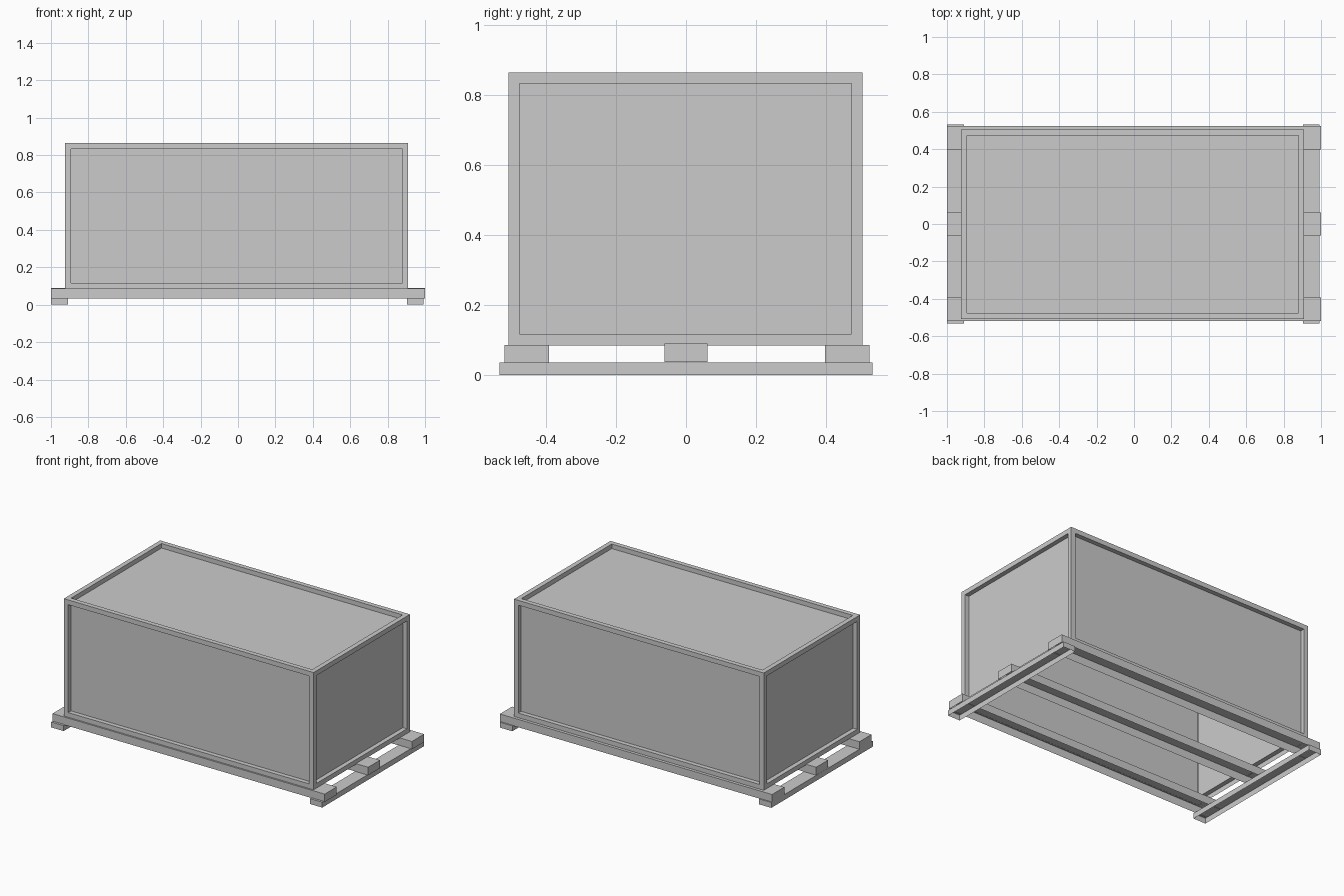
import bpy
import bmesh

cube = bpy.data.objects.get("Cube")
if cube:
    bpy.data.objects.remove(cube, do_unlink=True)

# Single plain grey finish
grey = bpy.data.materials.new("light_grey")
grey.use_nodes = True
colour = (0.6, 0.6, 0.6, 1.0)
grey.diffuse_color = colour
grey.node_tree.nodes["Principled BSDF"].inputs["Base Color"].default_value = colour


def open_box(name, xs, ys, zs, rim=0, recess=0):
    """Box shell with no underside; a rim sinks a panel into every face."""
    bm = bmesh.new()
    bmesh.ops.create_cube(bm, size=1)
    for v in bm.verts:
        for axis, (low, high) in enumerate((xs, ys, zs)):
            v.co[axis] = high if v.co[axis] > 0 else low
    bm.normal_update()
    underside = [f for f in bm.faces if f.normal.z < -0.5]
    bmesh.ops.delete(bm, geom=underside, context="FACES_ONLY")
    if rim:
        panels = list(bm.faces)
        bmesh.ops.inset_individual(bm, faces=panels, thickness=rim)
        bmesh.ops.inset_individual(bm, faces=panels, thickness=0, depth=-recess)
    mesh = bpy.data.meshes.new(name)
    bm.to_mesh(mesh)
    bm.free()
    mesh.materials.append(grey)
    obj = bpy.data.objects.new(name, mesh)
    bpy.context.collection.objects.link(obj)
    return obj


# Crate with recessed panels
open_box("crate_body", (-0.925, 0.91), (-0.507, 0.505), (0.085, 0.865),
         rim=0.045, recess=0.03)

# Long rails under the crate
for name, ys, zs in (("front_rail", (-0.518, -0.392), (0.034, 0.086)),
                     ("middle_rail", (-0.062, 0.062), (0.037, 0.09)),
                     ("back_rail", (0.397, 0.525), (0.034, 0.086))):
    open_box(name, (-1, 1), ys, zs)

# Cross runners on the ground
for name, xs in (("right_runner", (-1, -0.908)), ("left_runner", (0.903, 0.992))):
    open_box(name, xs, (-0.533, 0.533), (0, 0.036))
